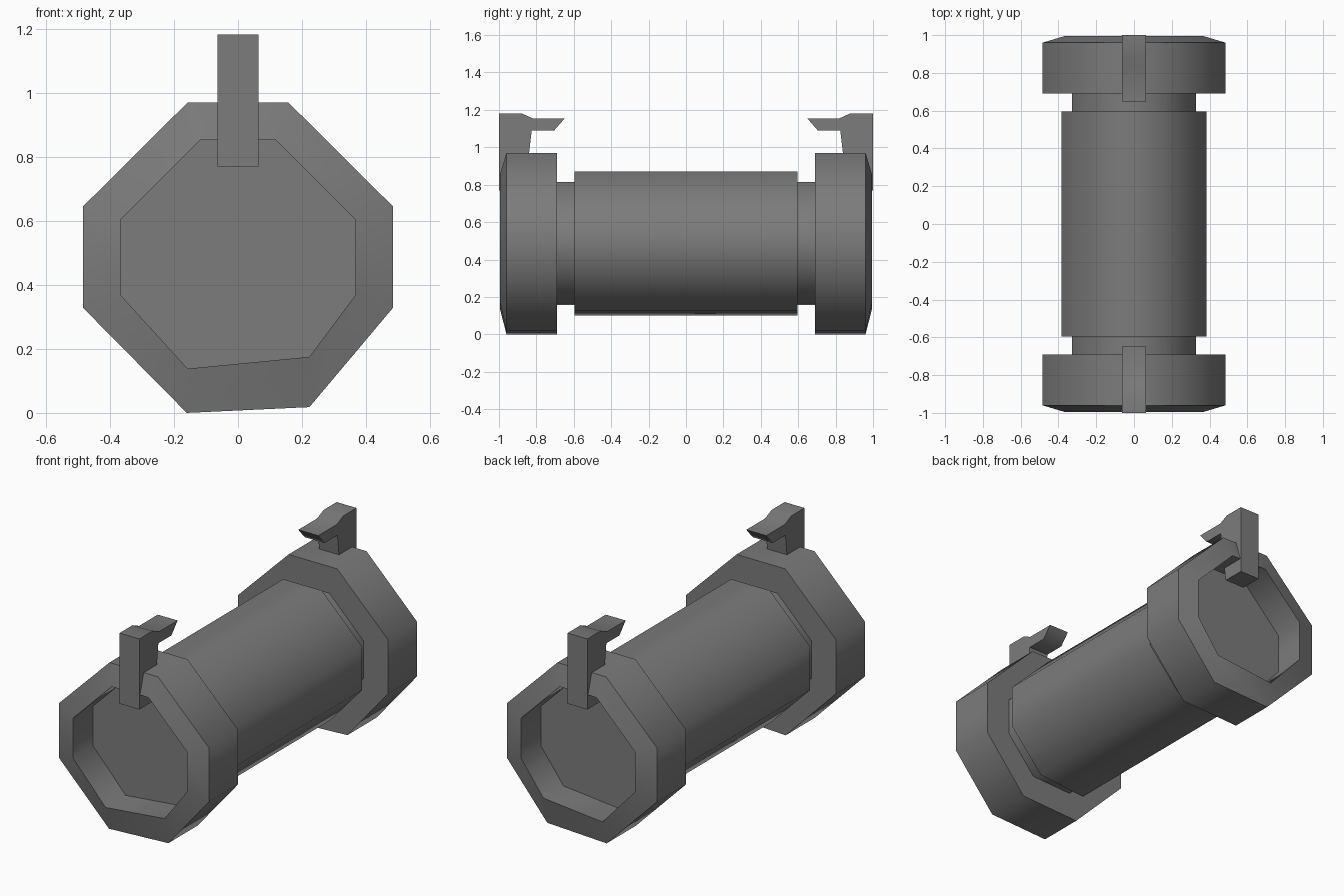
import bpy, bmesh

if "Cube" in bpy.data.objects:
    bpy.data.objects.remove(bpy.data.objects["Cube"])

# Cross-sections (x, z), counter-clockwise seen from the front
OUTER = [(-0.16, 0.0), (0.223, 0.018), (0.484, 0.328), (0.484, 0.645),
         (0.157, 0.97), (-0.157, 0.97), (-0.484, 0.645), (-0.484, 0.328)]
INNER = [(-0.157, 0.138), (0.223, 0.175), (0.367, 0.368), (0.367, 0.603),
         (0.118, 0.853), (-0.118, 0.853), (-0.367, 0.603), (-0.367, 0.368)]
CENTRE_Z = 0.487

# Dark grey finish
DARK = bpy.data.materials.new("dark_grey")
DARK.diffuse_color = (0.2, 0.2, 0.2, 1)
DARK.use_nodes = True
DARK.node_tree.nodes["Principled BSDF"].inputs["Base Color"].default_value = DARK.diffuse_color


def scaled(s):
    return [(x * s, CENTRE_Z + (z - CENTRE_Z) * s) for x, z in OUTER]


def finish(name, bm, mirror=False, smooth=True):
    mesh = bpy.data.meshes.new(name)
    bm.to_mesh(mesh)
    bm.free()
    mesh.materials.append(DARK)
    ob = bpy.data.objects.new(name, mesh)
    bpy.context.collection.objects.link(ob)
    bpy.ops.object.select_all(action='DESELECT')
    ob.select_set(True)
    bpy.context.view_layer.objects.active = ob
    if smooth:
        bpy.ops.object.shade_smooth_by_angle(angle=0.96)
    if mirror:
        mod = ob.modifiers.new("mirror", 'MIRROR')
        mod.use_axis = (False, True, False)
        mod.use_mirror_merge = False
    return ob


def loft(name, rings, close_start=False, mirror=False):
    """Skin a series of (y, section) rings."""
    bm = bmesh.new()
    loops = [[bm.verts.new((x, y, z)) for x, z in sec] for y, sec in rings]
    for a, b in zip(loops, loops[1:]):
        n = len(a)
        for i in range(n):
            j = (i + 1) % n
            bm.faces.new((b[i], b[j], a[j], a[i]))
    if close_start:
        bm.faces.new(loops[0])
    return finish(name, bm, mirror)


NECK, BARREL = scaled(0.678), scaled(0.795)
BARREL[1] = (BARREL[1][0], 0.128)

# Barrel with a narrower neck at each end
loft("barrel", [(-0.69, NECK), (-0.595, NECK), (-0.595, BARREL),
                (0.595, BARREL), (0.595, NECK), (0.69, NECK)])

# End caps: recessed floor, bevelled rim, outer wall, back shoulder
loft("end_cap", [(-0.81, INNER), (-0.995, INNER), (-0.96, OUTER),
                 (-0.69, OUTER), (-0.69, NECK)], close_start=True, mirror=True)

# Hooked latches standing on the caps
LATCH = [(-1.0, 0.77), (-0.87, 0.77), (-0.839, 0.97), (-0.825, 1.09),
         (-0.705, 1.09), (-0.648, 1.155), (-0.82, 1.155), (-0.88, 1.182),
         (-1.0, 1.182)]
W = 0.064
bm = bmesh.new()
sides = [[bm.verts.new((x, y, z)) for y, z in LATCH] for x in (-W, W)]
bm.faces.new(sides[0])
bm.faces.new(sides[1])
for i in range(len(LATCH)):
    j = (i + 1) % len(LATCH)
    bm.faces.new((sides[0][i], sides[0][j], sides[1][j], sides[1][i]))
bmesh.ops.recalc_face_normals(bm, faces=bm.faces)
finish("latch", bm, mirror=True)
